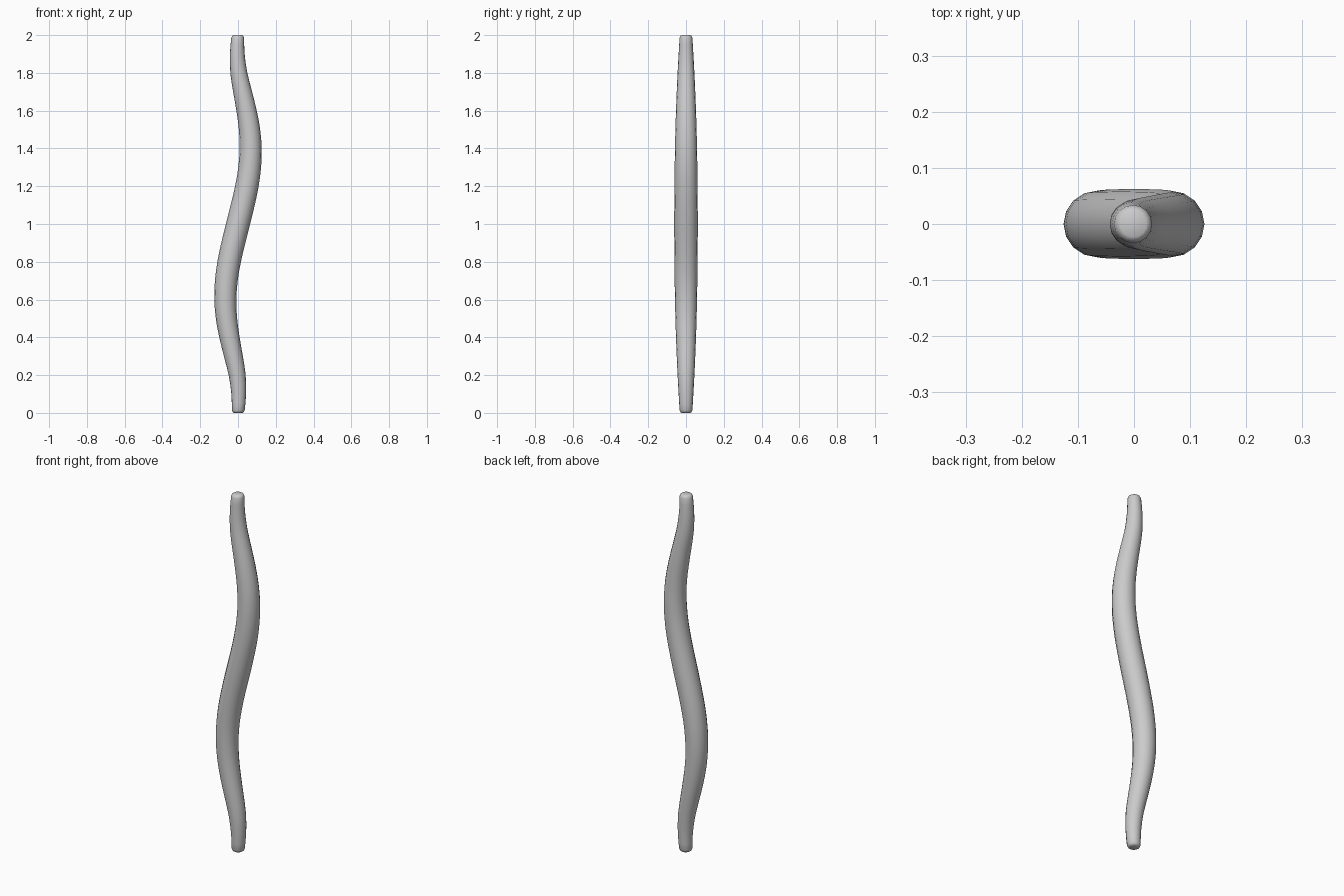
import bpy, bmesh, math
from mathutils import Vector

if "Cube" in bpy.data.objects:
    bpy.data.objects.remove(bpy.data.objects["Cube"])

SIDES = 16
# lower half of the S: (z, centre x, radius); upper half is its half-turn copy
half = [(0.0, 0.001, 0.033), (0.1, 0.004, 0.039), (0.2, -0.004, 0.0445),
        (0.3, -0.024, 0.049), (0.4, -0.045, 0.053), (0.5, -0.061, 0.056),
        (0.6, -0.067, 0.0585), (0.7, -0.062, 0.060), (0.8, -0.047, 0.0613),
        (0.9, -0.025, 0.062)]
keys = half + [(1.0, 0.0, 0.0625)] + [(2 - z, -x, r) for z, x, r in reversed(half)]
keys = [Vector(k) for k in keys]


def sample(z):
    """Smooth interpolation through the evenly spaced keys."""
    i = min(int(z / 0.1), len(keys) - 2)
    t = z / 0.1 - i
    b, c = keys[i], keys[i + 1]
    a = keys[i - 1] if i > 0 else 2 * b - c
    d = keys[i + 2] if i + 2 < len(keys) else 2 * c - b
    return 0.5 * (2 * b + (c - a) * t + (2 * a - 5 * b + 4 * c - d) * t ** 2
                  + (3 * b - a - 3 * c + d) * t ** 3)


# ring heights, with rounded ends
zs = [(0, 0.70), (0.004, 0.88), (0.014, 1.0)]
zs += [(0.05 * i, 1.0) for i in range(1, 40)]
zs += [(1.986, 1.0), (1.996, 0.88), (2.0, 0.70)]

bm = bmesh.new()
rings = []
for z, s in zs:
    _, x, r = sample(z)
    slope = (sample(min(z + 0.01, 2))[1] - sample(max(z - 0.01, 0))[1]) / 0.02
    if z < 0.02 or z > 1.98:
        slope = 0
    side = Vector((1, 0, -slope)).normalized()
    ring = []
    for k in range(SIDES):
        a = 2 * math.pi * k / SIDES
        p = Vector((x, 0, z)) + side * (r * s * math.cos(a)) + Vector((0, r * s * math.sin(a), 0))
        ring.append(bm.verts.new(p))
    rings.append(ring)
for lo, hi in zip(rings, rings[1:]):
    for k in range(SIDES):
        n = (k + 1) % SIDES
        bm.faces.new((lo[k], lo[n], hi[n], hi[k]))
bm.faces.new(rings[0][::-1])
bm.faces.new(rings[-1])

mesh = bpy.data.meshes.new("wavy_rod")
bm.to_mesh(mesh)
bm.free()
rod = bpy.data.objects.new("wavy_rod", mesh)
bpy.context.collection.objects.link(rod)
bpy.context.view_layer.objects.active = rod
rod.select_set(True)
bpy.ops.object.shade_smooth_by_angle(angle=math.radians(60))
